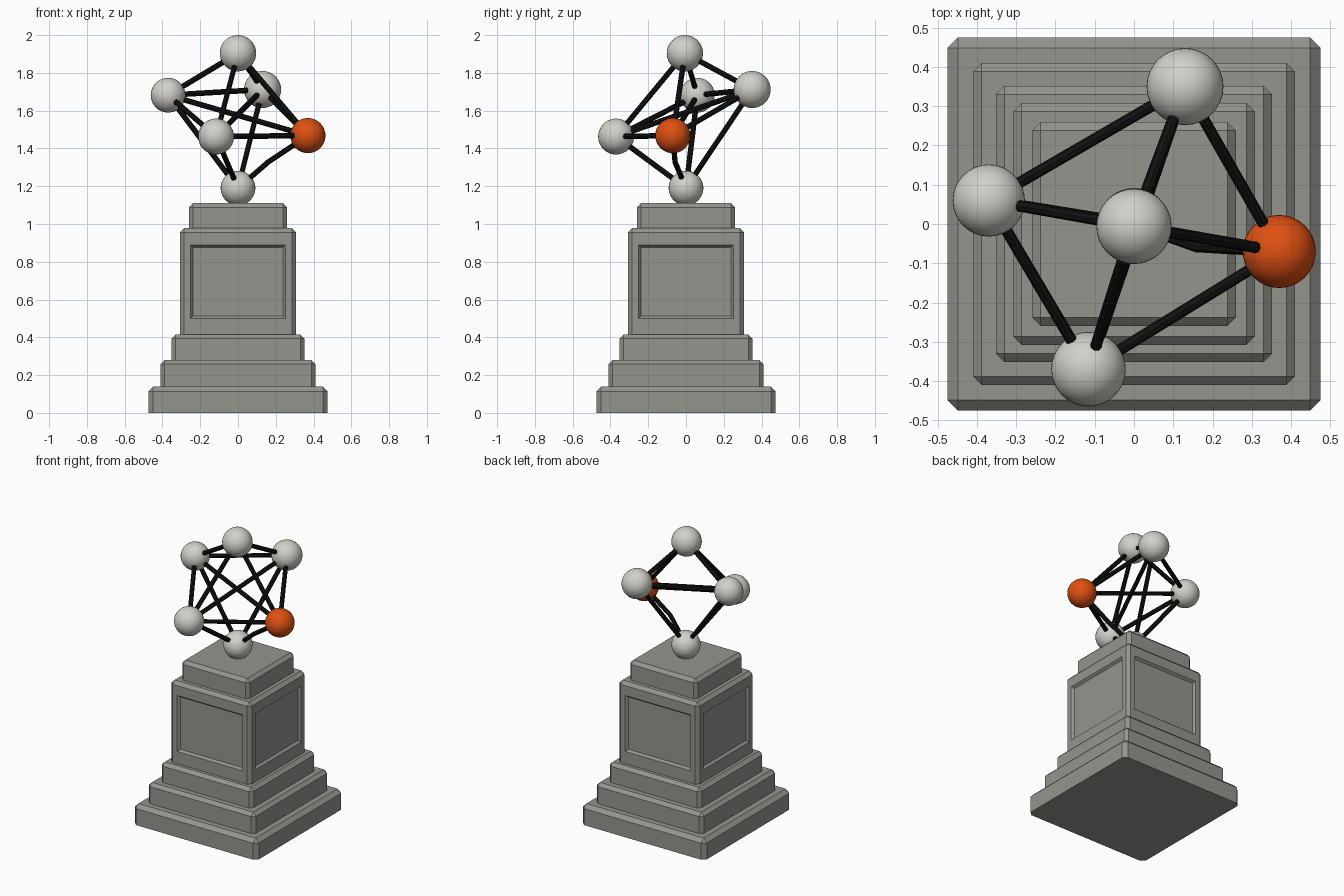
import bpy, bmesh
from itertools import combinations

cube = bpy.data.objects.get("Cube")
if cube:
    bpy.data.objects.remove(cube, do_unlink=True)


def material(name, rgb):
    mat = bpy.data.materials.new(name)
    mat.use_nodes = True
    colour = (*rgb, 1)
    mat.diffuse_color = colour
    bsdf = mat.node_tree.nodes["Principled BSDF"]
    bsdf.inputs["Base Color"].default_value = colour
    bsdf.inputs["Roughness"].default_value = 0.8
    return mat


STONE = material("grey stone", (0.30, 0.30, 0.275))
PALE = material("pale ball", (0.64, 0.63, 0.58))
ORANGE = material("orange ball", (0.73, 0.08, 0.006))
BLACK = material("black rod", (0.006, 0.006, 0.006))


def tier(name, half, bottom, top, chamfer=0.022, panels=None):
    """Square block with chamfered corners and top, optionally with sunk side panels."""
    bm = bmesh.new()
    bmesh.ops.create_cube(bm, size=1)
    for v in bm.verts:
        v.co = (v.co.x * 2 * half, v.co.y * 2 * half, top if v.co.z > 0 else bottom)
    edges = [e for e in bm.edges if max(v.co.z for v in e.verts) > top - 0.001]
    bmesh.ops.bevel(bm, geom=edges, offset=chamfer, segments=1, affect='EDGES')
    bm.normal_update()
    if panels:
        low, high, margin = panels
        sides = [f for f in bm.faces
                 if abs(f.normal.z) < 0.01 and max(abs(f.normal.x), abs(f.normal.y)) > 0.99]
        middle = (low + high) / 2
        bmesh.ops.inset_individual(bm, faces=sides, thickness=margin)
        for f in sides:
            for v in f.verts:
                v.co.z = high if v.co.z > middle else low
        bmesh.ops.inset_individual(bm, faces=sides, thickness=0.018, depth=-0.016)
    mesh = bpy.data.meshes.new(name)
    bm.to_mesh(mesh)
    bm.free()
    mesh.materials.append(STONE)
    obj = bpy.data.objects.new(name, mesh)
    bpy.context.collection.objects.link(obj)


def ball(name, centre, radius, mat):
    bpy.ops.mesh.primitive_uv_sphere_add(segments=32, ring_count=20, radius=radius, location=centre)
    obj = bpy.context.object
    obj.name = name
    obj.data.materials.append(mat)
    bpy.ops.object.shade_smooth()


def rod(name, points, radius=0.0145):
    curve = bpy.data.curves.new(name, 'CURVE')
    curve.dimensions = '3D'
    curve.bevel_depth = radius
    curve.bevel_resolution = 2
    curve.use_fill_caps = True
    spline = curve.splines.new('POLY')
    spline.points.add(len(points) - 1)
    for p, co in zip(spline.points, points):
        p.co = (*co, 1)
    curve.materials.append(BLACK)
    obj = bpy.data.objects.new(name, curve)
    bpy.context.collection.objects.link(obj)
    bpy.ops.object.select_all(action='DESELECT')
    obj.select_set(True)
    bpy.context.view_layer.objects.active = obj
    bpy.ops.object.convert(target='MESH')
    bpy.ops.object.shade_smooth_by_angle()


# Stepped pedestal
tier("base_step", 0.475, 0, 0.14, 0.026)
tier("middle_step", 0.41, 0.14, 0.28)
tier("upper_step", 0.352, 0.28, 0.415)
tier("pedestal_body", 0.308, 0.415, 0.978, panels=(0.5, 0.888, 0.05))
tier("pedestal_cap", 0.26, 0.978, 1.11)

# Balls at the corners of a tilted octahedron
balls = {
    "top": ((0, -0.006, 1.904), 0.096),
    "bottom": ((0, 0, 1.19), 0.092),
    "right": ((-0.37, 0.06, 1.682), 0.092),
    "back": ((0.13, 0.35, 1.712), 0.098),
    "front": ((-0.116, -0.37, 1.463), 0.095),
    "left": ((0.37, -0.07, 1.468), 0.093),
}
for name, (centre, radius) in balls.items():
    ball(name + "_ball", centre, radius, ORANGE if name == "left" else PALE)

# Rods between every pair of balls except straight through the middle
for a, b in combinations(balls, 2):
    if (a, b) == ("top", "bottom"):
        continue
    path = [balls[a][0], balls[b][0]]
    if (a, b) == ("bottom", "left"):
        path.insert(1, (0.16, -0.058, 1.328))  # slightly bent rod
    rod(f"{a}_{b}_rod", path)
